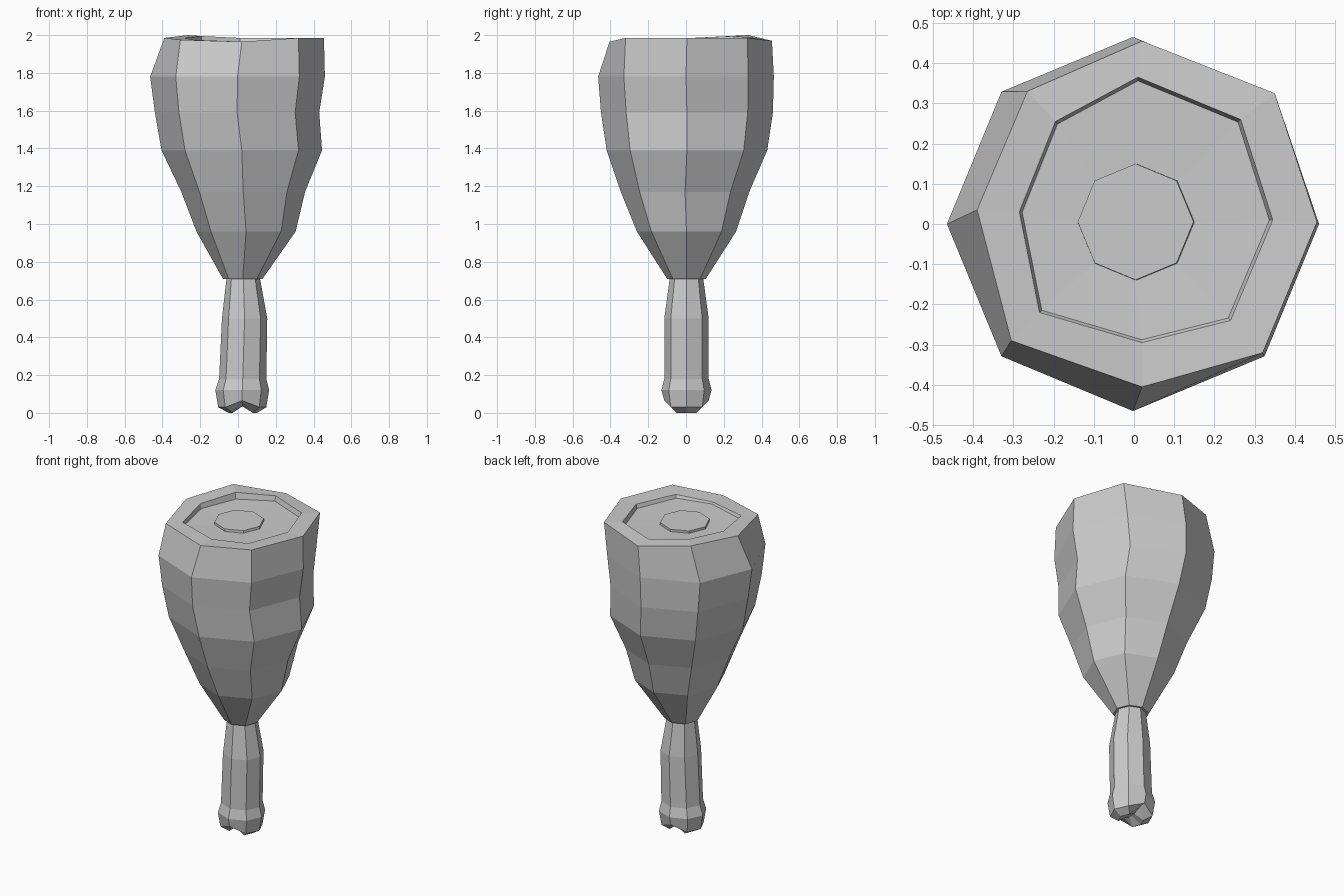
import bpy, bmesh
from math import cos, sin, pi


def octagon(z, x0, x1, y0, y1):
    """Eight-point ring fitted to its x and y extents."""
    cx, cy, rx, ry = (x0 + x1) / 2, (y0 + y1) / 2, (x1 - x0) / 2, (y1 - y0) / 2
    return [(cx + rx * cos(i * pi / 4), cy + ry * sin(i * pi / 4), z) for i in range(8)]


def loft(name, rings):
    """Skin a stack of eight-point rings and cap both ends."""
    bm = bmesh.new()
    loops = [[bm.verts.new(p) for p in ring] for ring in rings]
    for a, b in zip(loops, loops[1:]):
        for i in range(8):
            j = (i + 1) % 8
            bm.faces.new((a[i], a[j], b[j], b[i]))
    bm.faces.new(loops[0][::-1])
    bm.faces.new(loops[-1])
    bmesh.ops.recalc_face_normals(bm, faces=bm.faces)
    mesh = bpy.data.meshes.new(name)
    bm.to_mesh(mesh)
    bm.free()
    ob = bpy.data.objects.new(name, mesh)
    bpy.context.collection.objects.link(ob)
    return ob


# Club head: flared body, uneven rim, shallow recess with a low centre disc
body = [octagon(*r) for r in (
    (0.71, -0.08, 0.13, -0.10, 0.105),
    (0.96, -0.22, 0.305, -0.26, 0.265),
    (1.17, -0.30, 0.355, -0.345, 0.335),
    (1.39, -0.405, 0.445, -0.42, 0.43),
    (1.59, -0.44, 0.43, -0.45, 0.46),
    (1.78, -0.465, 0.46, -0.465, 0.465))]
rim = [(0.455, 0.005, 1.985), (0.35, 0.325, 1.985), (0.02, 0.455, 1.97), (-0.265, 0.33, 2.0),
       (-0.39, 0.035, 1.985), (-0.305, -0.29, 1.975), (0.02, -0.405, 1.965), (0.32, -0.32, 1.985)]
lip = [(0.345, 0.01, 1.98), (0.265, 0.26, 1.985), (0.01, 0.365, 1.985), (-0.195, 0.255, 1.995),
       (-0.285, 0.03, 1.985), (-0.235, -0.22, 1.975), (0.02, -0.295, 1.965), (0.24, -0.24, 1.975)]
floor = [(x * 0.975, y * 0.975, 1.955) for x, y, z in lip]
disc_low = octagon(1.95, -0.14, 0.15, -0.14, 0.15)
disc_top = octagon(1.965, -0.14, 0.148, -0.139, 0.15)
loft("club_head", body + [rim, lip, floor, disc_low, disc_top])

# Handle: slim grip with a knob, its base notched from front to back
foot = octagon(0.03, -0.105, 0.15, -0.115, 0.12)
sole = octagon(0.0, -0.05, 0.10, -0.07, 0.075)
core = octagon(0.035, 0.015, 0.035, -0.03, 0.035)
for ring, height in ((foot, 0.065), (sole, 0.055)):
    for i in (2, 6):
        ring[i] = (0.022, ring[i][1], height)
grip = [octagon(*r) for r in (
    (0.12, -0.12, 0.165, -0.13, 0.135),
    (0.18, -0.10, 0.15, -0.115, 0.12),
    (0.50, -0.085, 0.155, -0.115, 0.12),
    (0.72, -0.06, 0.115, -0.085, 0.09))]
loft("handle", [core, sole, foot] + grip)
